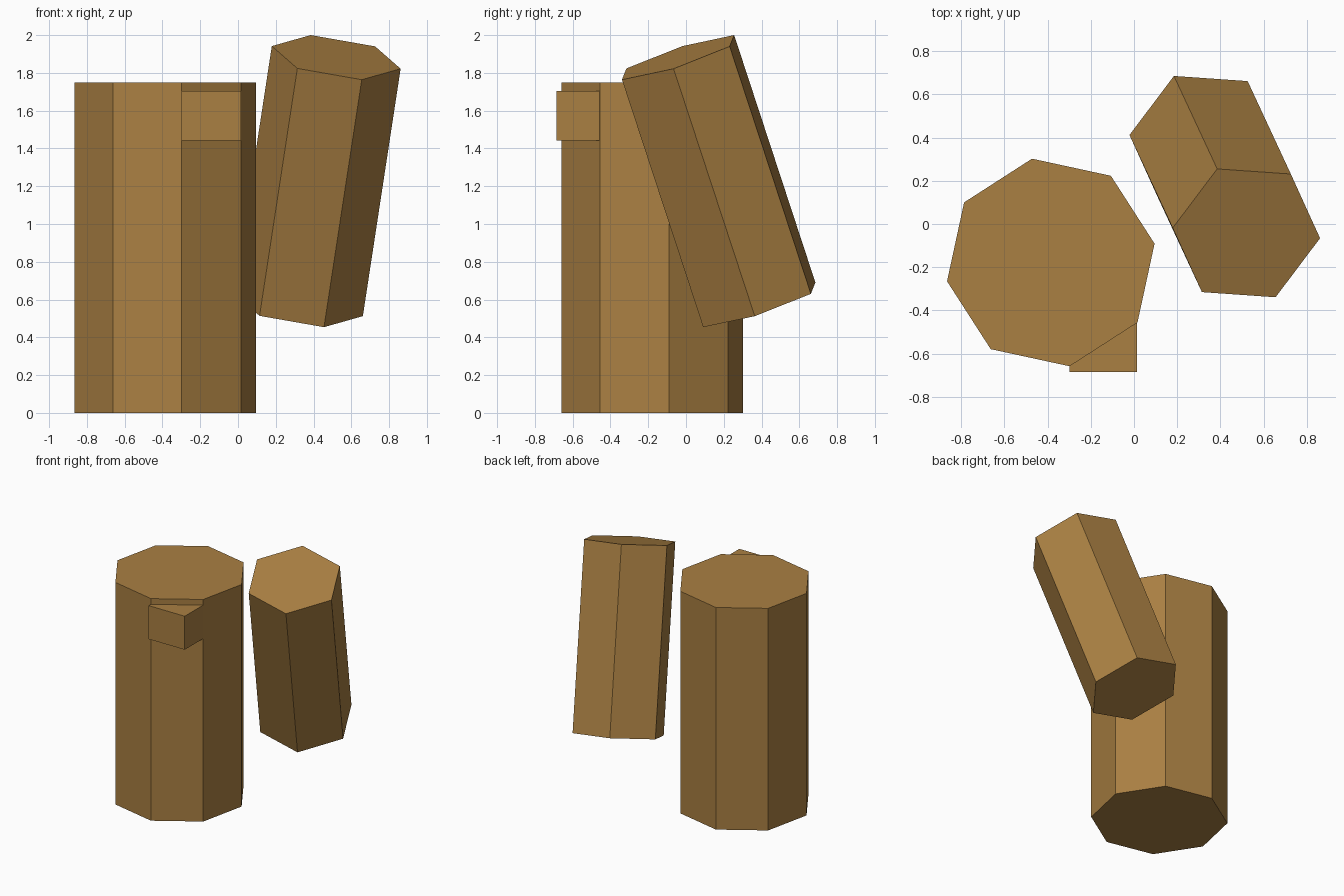
import bpy
import math
from mathutils import Vector, Matrix

if "Cube" in bpy.data.objects:
    bpy.data.objects.remove(bpy.data.objects["Cube"])

brown = bpy.data.materials.new("wood brown")
brown.diffuse_color = (0.40, 0.215, 0.055, 1)
brown.use_nodes = True
brown.node_tree.nodes["Principled BSDF"].inputs["Base Color"].default_value = brown.diffuse_color


def prism(name, sides, radius, bottom, top, first_corner):
    """Flat-sided prism between two points, with one corner facing a direction."""
    bottom, top = Vector(bottom), Vector(top)
    axis = (top - bottom).normalized()
    u = Vector(first_corner)
    u = (u - axis * u.dot(axis)).normalized()
    v = axis.cross(u)
    ring = [radius * (u * math.cos(a) + v * math.sin(a))
            for a in (2 * math.pi * i / sides for i in range(sides))]
    verts = [bottom + p for p in ring] + [top + p for p in ring]
    faces = [tuple(reversed(range(sides))), tuple(range(sides, 2 * sides))]
    for i in range(sides):
        j = (i + 1) % sides
        faces.append((i, j, j + sides, i + sides))
    return add_mesh(name, verts, faces)


def add_mesh(name, verts, faces):
    mesh = bpy.data.meshes.new(name)
    mesh.from_pydata(verts, [], faces)
    mesh.materials.append(brown)
    obj = bpy.data.objects.new(name, mesh)
    bpy.context.collection.objects.link(obj)
    return obj


# Upright eight-sided trunk
prism("trunk", 8, 0.488, (-0.385, -0.178, 0), (-0.385, -0.178, 1.75),
      (0.48, 0.087, 0))

# Leaning six-sided log, floating beside the trunk
prism("leaning_log", 6, 0.347, (0.32, 0.388, 0.572), (0.52, -0.042, 1.882),
      (0.34, -0.023, -0.062))

# Small block set into the front of the trunk
bpy.ops.mesh.primitive_cube_add(size=1, location=(-0.142, -0.53, 1.573))
block = bpy.context.object
block.name = "front_block"
block.data.transform(Matrix.Diagonal((0.314, 0.31, 0.264, 1)))
block.data.materials.append(brown)
